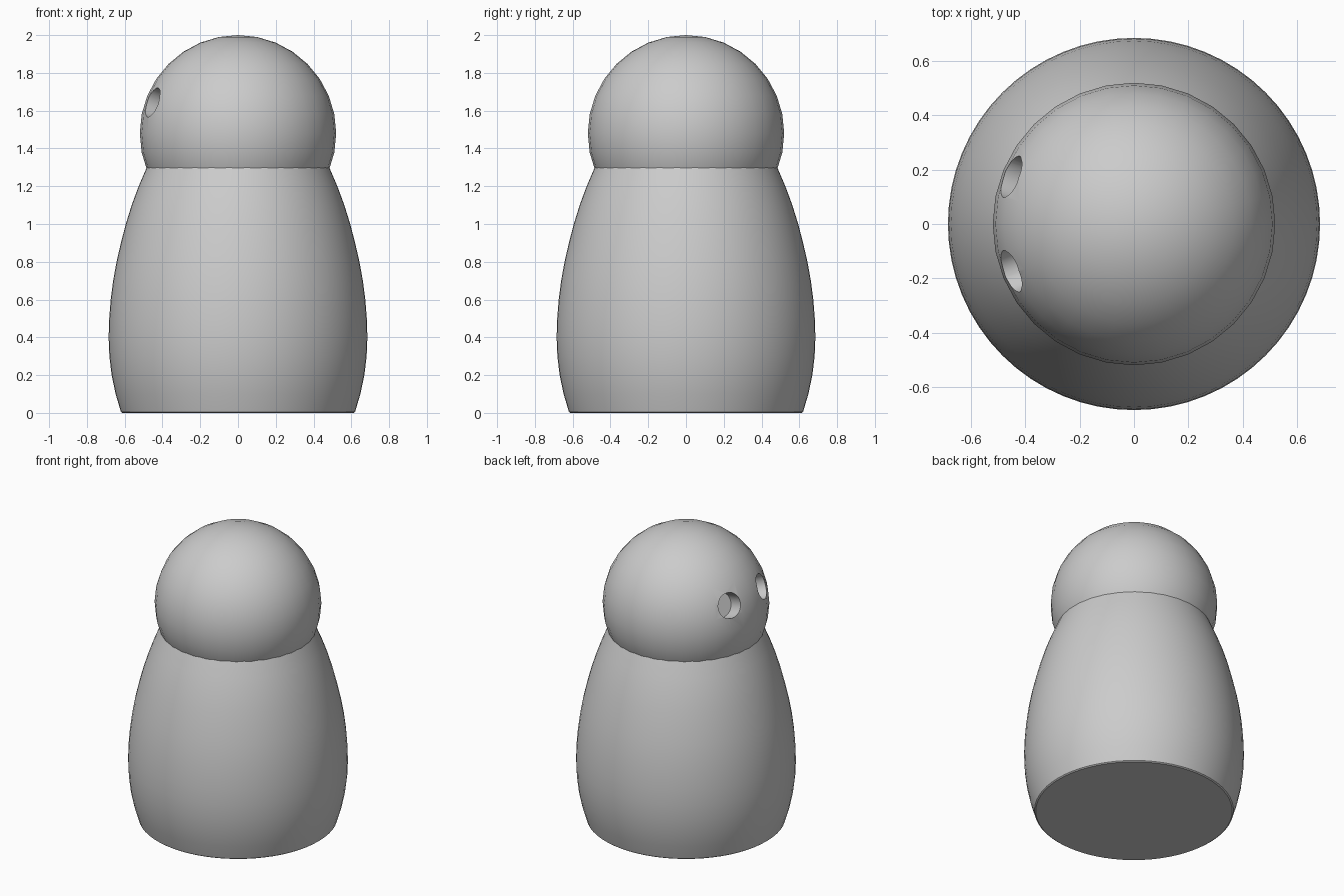
import bpy
import math
from mathutils import Vector

if "Cube" in bpy.data.objects:
    bpy.data.objects.remove(bpy.data.objects["Cube"])

HEAD_Z, HEAD_R = 1.48, 0.52


def lathe(name, profile, segments):
    """Revolve (radius, z) points about z and cap both ends."""
    verts, faces = [], []
    for r, z in profile:
        for i in range(segments):
            a = 2 * math.pi * i / segments
            verts.append((r * math.cos(a), r * math.sin(a), z))
    for k in range(len(profile) - 1):
        for i in range(segments):
            j = (i + 1) % segments
            faces.append((k * segments + i, k * segments + j,
                          (k + 1) * segments + j, (k + 1) * segments + i))
    faces.append(tuple(reversed(range(segments))))
    top = (len(profile) - 1) * segments
    faces.append(tuple(range(top, top + segments)))
    mesh = bpy.data.meshes.new(name)
    mesh.from_pydata(verts, [], faces)
    obj = bpy.data.objects.new(name, mesh)
    bpy.context.collection.objects.link(obj)
    return obj


def smooth(obj):
    bpy.ops.object.select_all(action='DESELECT')
    obj.select_set(True)
    bpy.context.view_layer.objects.active = obj
    bpy.ops.object.shade_smooth_by_angle(angle=math.radians(35))


# Body: turned bell shape with a tiny softened foot edge
body = lathe("body", [
    (0.612, 0.0), (0.62, 0.006), (0.648, 0.1), (0.669, 0.2), (0.681, 0.3),
    (0.685, 0.4), (0.682, 0.5), (0.674, 0.6), (0.661, 0.7), (0.643, 0.8),
    (0.62, 0.9), (0.594, 1.0), (0.563, 1.1), (0.526, 1.2), (0.483, 1.3)], 64)
smooth(body)

# Head: ball resting in the body's neck
bpy.ops.mesh.primitive_uv_sphere_add(segments=32, ring_count=16, radius=HEAD_R,
                                     location=(0, 0, HEAD_Z))
head = bpy.context.object
head.name = "head"

# Eye sockets: flat-bottomed round holes drilled towards the head centre
for side in (-1, 1):
    direction = Vector((-0.455, side * 0.175, 0.165)).normalized()
    inner, outer = HEAD_R - 0.12, HEAD_R + 0.1
    bpy.ops.mesh.primitive_cylinder_add(
        vertices=32, radius=0.082, depth=outer - inner,
        location=Vector((0, 0, HEAD_Z)) + direction * (inner + outer) / 2,
        rotation=direction.to_track_quat('Z', 'Y').to_euler())
    cutter = bpy.context.object
    cutter.name = "eye_cutter"
    cutter.hide_render = True
    mod = head.modifiers.new("eye_socket", 'BOOLEAN')
    mod.operation = 'DIFFERENCE'
    mod.solver = 'EXACT'
    mod.object = cutter
    bpy.context.view_layer.objects.active = head
    bpy.ops.object.modifier_apply(modifier=mod.name)
    bpy.data.objects.remove(cutter, do_unlink=True)
smooth(head)
